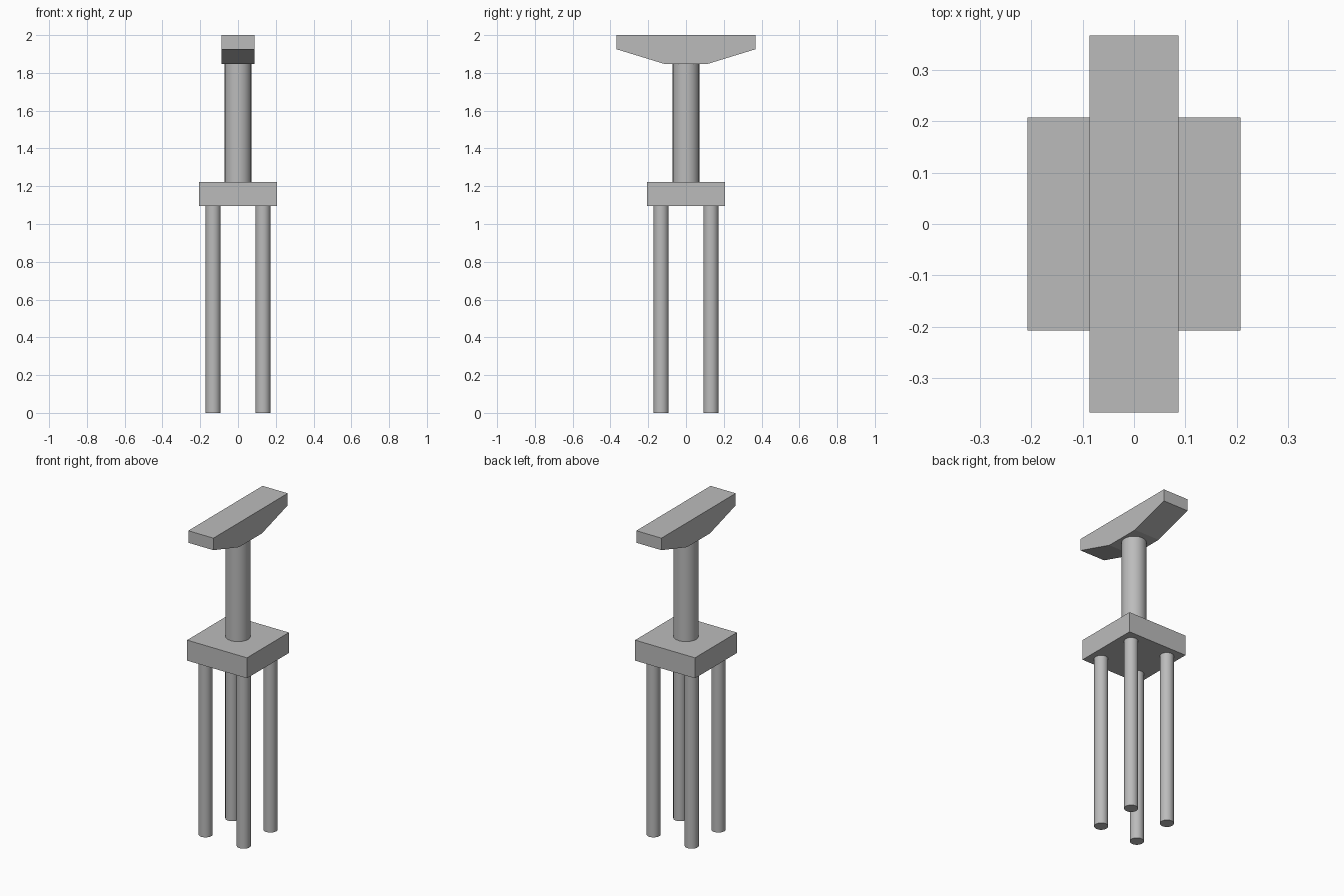
import bpy, bmesh
from math import radians

cube = bpy.data.objects.get("Cube")
if cube:
    bpy.data.objects.remove(cube, do_unlink=True)

concrete = bpy.data.materials.new("concrete_grey")
concrete.use_nodes = True
GREY = (0.5, 0.5, 0.5, 1)
concrete.diffuse_color = GREY
concrete.node_tree.nodes["Principled BSDF"].inputs["Base Color"].default_value = GREY


def cylinder(name, x, y, radius, bottom, top, sides):
    bpy.ops.mesh.primitive_cylinder_add(vertices=sides, radius=radius, depth=top - bottom,
                                        location=(x, y, (bottom + top) / 2))
    obj = bpy.context.object
    obj.name = name
    obj.data.materials.append(concrete)
    bpy.ops.object.shade_smooth_by_angle(angle=radians(30))


def prism(name, profile, half_width):
    """Extrude a (y, z) profile along x."""
    bm = bmesh.new()
    face = bm.faces.new([bm.verts.new((-half_width, y, z)) for y, z in profile])
    side = bmesh.ops.extrude_face_region(bm, geom=[face])["geom"]
    bmesh.ops.translate(bm, vec=(2 * half_width, 0, 0),
                        verts=[v for v in side if isinstance(v, bmesh.types.BMVert)])
    bmesh.ops.recalc_face_normals(bm, faces=bm.faces)
    mesh = bpy.data.meshes.new(name)
    bm.to_mesh(mesh)
    bm.free()
    mesh.materials.append(concrete)
    bpy.context.collection.objects.link(bpy.data.objects.new(name, mesh))


# Four piles
for y, depth in ((-0.132, "front"), (0.132, "back")):
    for x, side in ((-0.132, "right"), (0.132, "left")):
        cylinder(f"{depth}_{side}_pile", x, y, 0.04, 0, 1.095, 24)

# Square pile cap
prism("pile_cap", [(-0.207, 1.095), (0.207, 1.095), (0.207, 1.223), (-0.207, 1.223)], 0.207)

# Round column
cylinder("column", 0, 0, 0.071, 1.223, 1.847, 24)

# Tapered crossbeam
prism("crossbeam", [(-0.113, 1.847), (0.113, 1.847), (0.367, 1.925),
                    (0.367, 2), (-0.367, 2), (-0.367, 1.925)], 0.087)
